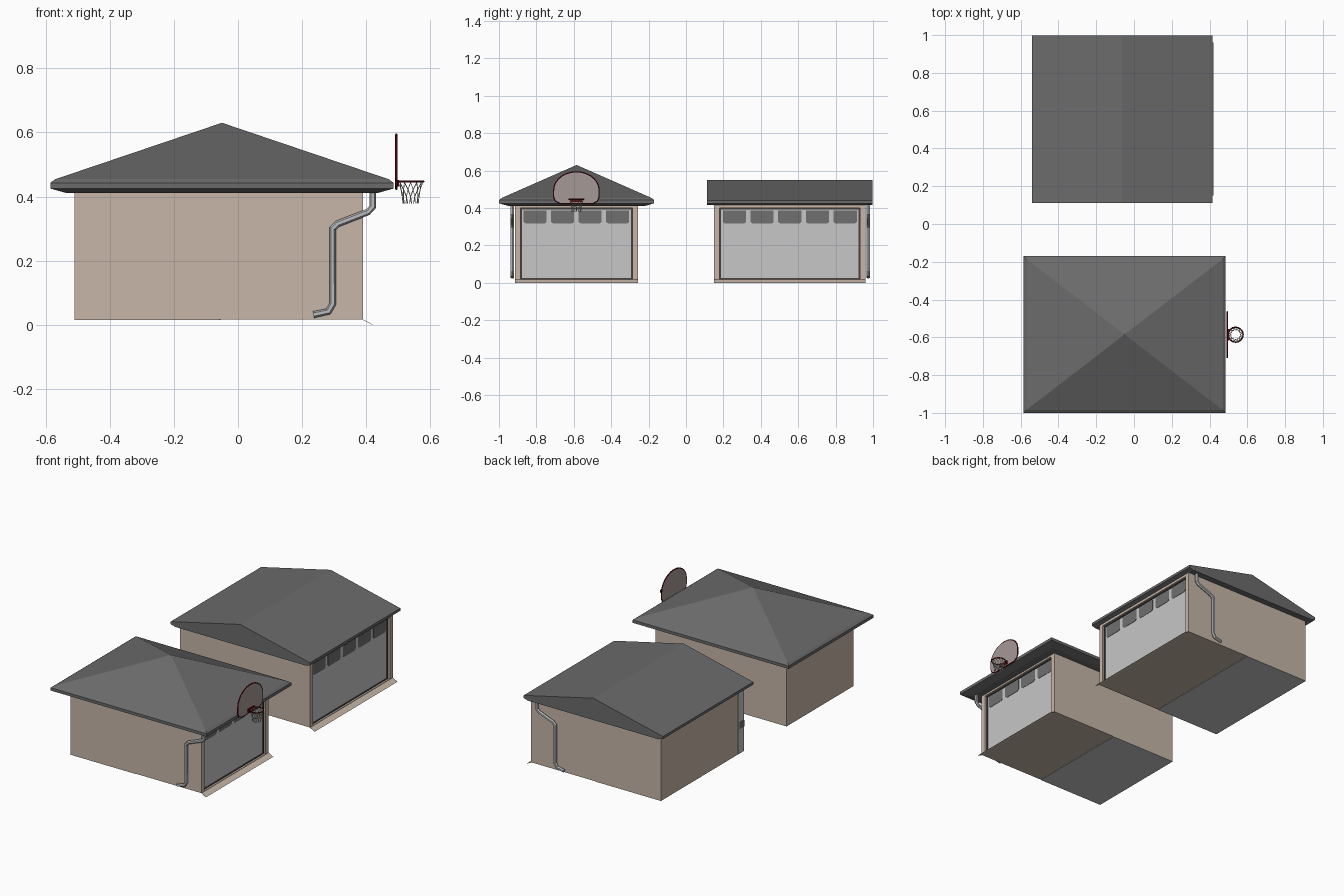
import bpy, bmesh, math

if "Cube" in bpy.data.objects:
    bpy.data.objects.remove(bpy.data.objects["Cube"])


def mat(name, r, g, b):
    m = bpy.data.materials.new(name)
    m.diffuse_color = [((c / 255 + 0.055) / 1.055) ** 2.4 for c in (r, g, b)] + [1]
    m.use_nodes = True
    m.node_tree.nodes["Principled BSDF"].inputs["Base Color"].default_value = m.diffuse_color
    return m


BEIGE = mat("beige_wall", 199, 182, 167)
ROOF = mat("dark_grey_roof", 107, 107, 107)
LIGHT = mat("light_grey_door", 199, 199, 199)
GLASS = mat("window_grey", 112, 112, 112)
TRIM = mat("dark_trim", 70, 66, 64)
PIPE = mat("pipe_grey", 186, 188, 190)
RED = mat("dark_red", 95, 10, 14)
BOARD = mat("backboard_grey", 165, 153, 149)
NET = mat("net_white", 205, 203, 198)


def finish(name, bm, m):
    bmesh.ops.recalc_face_normals(bm, faces=bm.faces)
    me = bpy.data.meshes.new(name)
    bm.to_mesh(me)
    bm.free()
    me.materials.append(m)
    ob = bpy.data.objects.new(name, me)
    bpy.context.collection.objects.link(ob)
    return ob


def box(name, x, y, z, m):
    bm = bmesh.new()
    bmesh.ops.create_cube(bm, size=1)
    for v in bm.verts:
        v.co = [(a + b) / 2 + c * (b - a) for (a, b), c in zip((x, y, z), v.co)]
    return finish(name, bm, m)


def prism(name, pts, off, m):
    """Extrude a polygon of 3D points by an offset."""
    bm = bmesh.new()
    f = bm.faces.new([bm.verts.new(p) for p in pts])
    r = bmesh.ops.extrude_face_region(bm, geom=[f])
    bmesh.ops.translate(bm, vec=off, verts=[v for v in r["geom"] if isinstance(v, bmesh.types.BMVert)])
    return finish(name, bm, m)


def tube(name, paths, r, m, closed=False, sides=1):
    cu = bpy.data.curves.new(name, "CURVE")
    cu.dimensions = "3D"
    cu.bevel_depth, cu.bevel_resolution, cu.use_fill_caps = r, sides, True
    for pts in paths:
        s = cu.splines.new("POLY")
        s.points.add(len(pts) - 1)
        for p, co in zip(s.points, pts):
            p.co = (*co, 1)
        s.use_cyclic_u = closed
        s.use_smooth = False
    cu.materials.append(m)
    ob = bpy.data.objects.new(name, cu)
    bpy.context.collection.objects.link(ob)
    return ob


X0, X1, XR, ZB, ZT = -0.51, 0.39, 0.37, 0.017, 0.418


def garage(n, x0, y0, y1, panes):
    """Walls, recessed door with trim and windows, ramp."""
    j, top = 0.03, 0.4
    d0, d1 = y0 + j, y1 - j
    box(n + "_walls", (x0, XR), (y0, y1), (ZB, ZT), BEIGE)
    box(n + "_left_jamb", (XR, X1), (y0, d0), (ZB, ZT), BEIGE)
    box(n + "_right_jamb", (XR, X1), (d1, y1), (ZB, ZT), BEIGE)
    box(n + "_lintel", (XR, X1), (d0, d1), (top, ZT), BEIGE)
    box(n + "_sill", (XR, X1), (d0, d1), (ZB, 0.02), BEIGE)
    # rear half of the floor underside
    box(n + "_rear_floor", (x0, (x0 + X1) / 2), (y0, y1), (ZB - 0.002, ZB), LIGHT)
    prism(n + "_ramp", [(X1, y0, ZB), (X1 + 0.032, y0, 0), (X1 + 0.03, y0, 0), (X1, y0, ZB - 0.002)],
          (0, y1 - y0, 0), BEIGE)
    # door and its trim
    box(n + "_door", (XR, XR + 0.004), (d0, d1), (0.02, top), LIGHT)
    t = 0.007
    for s, y, z in (("left", (d0, d0 + t), (0.02, top)), ("right", (d1 - t, d1), (0.02, top)),
                    ("top", (d0, d1), (top - t, top)), ("bottom", (d0, d1), (0.02, 0.025))):
        box(f"{n}_door_trim_{s}", (XR, XR + 0.009), y, z, TRIM)
    # window panes with clipped lower corners
    pitch = (d1 - d0 - 0.01) / panes
    for i in range(panes):
        c = d0 + 0.005 + pitch * (i + 0.5)
        h = pitch / 2 - 0.012
        yz = [(-h, 0.388), (h, 0.388), (h, 0.325), (h - 0.012, 0.316), (-h + 0.012, 0.316), (-h, 0.325)]
        prism(f"{n}_window_{i + 1}", [(XR + 0.003, c + y, z) for y, z in yz], (0.003, 0, 0), GLASS)


garage("front_garage", X0, -0.915, -0.257, 4)
garage("rear_garage", -0.50, 0.15, 0.96, 5)

# grey panel at the back corner of the rear garage
box("side_panel", (-0.503, -0.5), (0.15, 0.205), (ZB, ZT), LIGHT)
box("side_panel_plate", (-0.505, -0.502), (0.15, 0.195), (0.17, 0.21), GLASS)

# hip roof: stacked rectangles (inset, height) closed by an apex
bm = bmesh.new()
cx, cy, hx, hy = -0.05, -0.585, 0.535, 0.415
rings = []
for inset, z in ((0.05, 0.411), (0, 0.425), (0, 0.443), (0.015, 0.454)):
    rings.append([bm.verts.new((cx + sx * (hx - inset), cy + sy * (hy - inset), z))
                  for sx, sy in ((-1, -1), (1, -1), (1, 1), (-1, 1))])
apex = bm.verts.new((cx, cy, 0.63))
bm.faces.new(rings[0])
for i in range(4):
    k = (i + 1) % 4
    for a, b in zip(rings, rings[1:]):
        bm.faces.new((a[i], a[k], b[k], b[i]))
    bm.faces.new((rings[-1][i], rings[-1][k], apex))
finish("hip_roof", bm, ROOF)

# gable roof with the ridge running front to back
prism("gable_roof", [(x, 0.112, z) for x, z in ((-0.51, 0.415), (-0.54, 0.424), (-0.54, 0.44), (-0.0625, 0.55),
                                                (0.415, 0.44), (0.415, 0.424), (0.39, 0.415))],
      (0, 0.886, 0), ROOF)

# downspouts
SPOUT = [(0.42, 0.415), (0.42, 0.368), (0.405, 0.352), (0.31, 0.315), (0.295, 0.30),
         (0.295, 0.065), (0.282, 0.042), (0.235, 0.032)]
tube("front_downspout", [[(x, -0.928, z) for x, z in SPOUT]], 0.0105, PIPE)
tube("rear_downspout", [[(x - 0.08, 0.974, z) for x, z in SPOUT]], 0.0105, PIPE)

# basketball backboard: flat foot, straight sides, round top
by = -0.586
half = [(0.085, 0.424), (0.112, 0.437), (0.121, 0.46), (0.121, 0.495)]
half += [(0.121 * math.cos(a), 0.495 + 0.098 * math.sin(a)) for a in [math.pi / 2 * i / 7 for i in range(1, 7)]]
outline = half + [(0, 0.593)] + [(-y, z) for y, z in reversed(half)]
prism("backboard", [(0.491, by + y, z) for y, z in outline], (0.005, 0, 0), BOARD)
tube("backboard_rim", [[(0.4935, by + y, z) for y, z in outline]], 0.004, RED, True)
# bracket, hoop and net
hx0, hr, hz = 0.538, 0.040, 0.447
box("hoop_bracket", (0.492, 0.502), (by - 0.03, by + 0.03), (0.432, 0.452), RED)


def ring(r, z, i, n=12):
    a = 2 * math.pi * i / n
    return (hx0 + r * math.cos(a), by + r * math.sin(a), z)


tube("hoop", [[ring(hr, hz, i, 16) for i in range(16)]], 0.0035, RED, True)
strands = []
for i in range(12):
    for s in (1, -1):
        strands.append([ring(hr - 0.002, hz - 0.003, i), ring(0.031, 0.422, i + s * 0.5),
                        ring(0.026, 0.40, i + s), ring(0.024, 0.378, i + s * 1.25)])
tube("net", strands, 0.0014, NET, sides=0)
